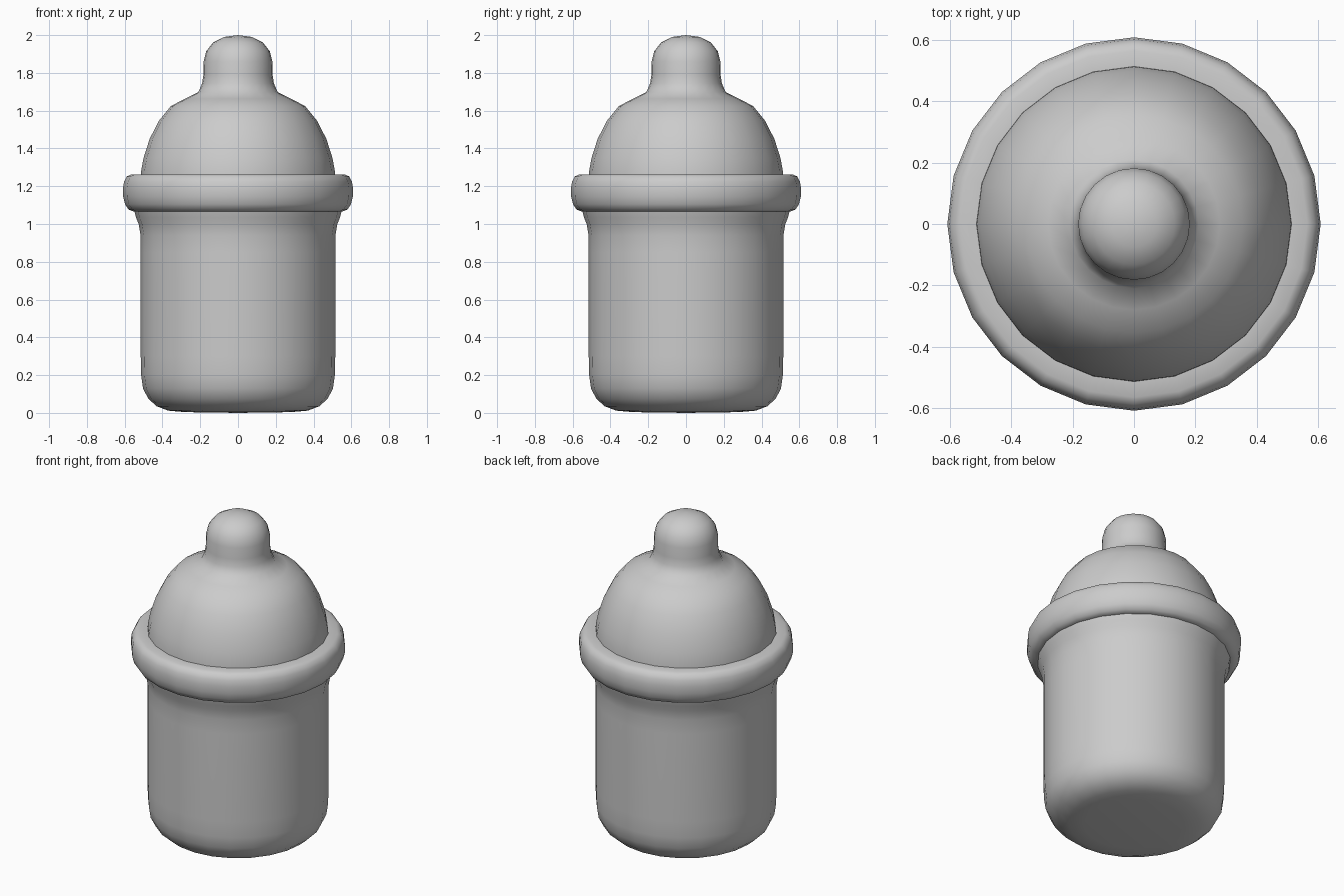
import bpy, bmesh, math

if "Cube" in bpy.data.objects:
    bpy.data.objects.remove(bpy.data.objects["Cube"])

SIDES = 24


def lathe(name, profile, closed=False):
    """Revolve (radius, z) points around z; radius 0 makes a pole."""
    bm = bmesh.new()
    rings = []
    for r, z in profile:
        if r == 0:
            rings.append([bm.verts.new((0, 0, z))] * SIDES)
        else:
            rings.append([bm.verts.new((r * math.cos(math.tau * i / SIDES),
                                        r * math.sin(math.tau * i / SIDES), z))
                          for i in range(SIDES)])
    pairs = list(zip(rings, rings[1:]))
    if closed:
        pairs.append((rings[-1], rings[0]))
    for a, b in pairs:
        for i in range(SIDES):
            j = (i + 1) % SIDES
            bm.faces.new(dict.fromkeys((a[i], a[j], b[j], b[i])))
    bmesh.ops.recalc_face_normals(bm, faces=bm.faces)
    mesh = bpy.data.meshes.new(name)
    bm.to_mesh(mesh)
    bm.free()
    ob = bpy.data.objects.new(name, mesh)
    bpy.context.collection.objects.link(ob)
    bpy.ops.object.select_all(action='DESELECT')
    ob.select_set(True)
    bpy.context.view_layer.objects.active = ob
    bpy.ops.object.shade_smooth_by_angle(angle=math.radians(45))
    return ob


# Bottle body with rounded base and flared shoulder
lathe("bottle_body", [
    (0, 0.0), (0.28, 0.004), (0.37, 0.012), (0.43, 0.035), (0.475, 0.075),
    (0.503, 0.13), (0.513, 0.2), (0.515, 0.3), (0.515, 0.85), (0.516, 0.94),
    (0.526, 1.0), (0.54, 1.035), (0.55, 1.075)])

# Rounded screw collar
lathe("collar", [
    (0.505, 1.067), (0.555, 1.067), (0.58, 1.077), (0.598, 1.105),
    (0.608, 1.145), (0.609, 1.19), (0.603, 1.225), (0.588, 1.252),
    (0.565, 1.263), (0.505, 1.263)], closed=True)

# Domed teat with rounded tip
lathe("teat", [
    (0.515, 1.24), (0.513, 1.28), (0.50, 1.35), (0.468, 1.45), (0.42, 1.545),
    (0.355, 1.625), (0.28, 1.663), (0.21, 1.698), (0.19, 1.745),
    (0.183, 1.79), (0.182, 1.86), (0.168, 1.915), (0.133, 1.96),
    (0.075, 1.99), (0, 2.0)])
